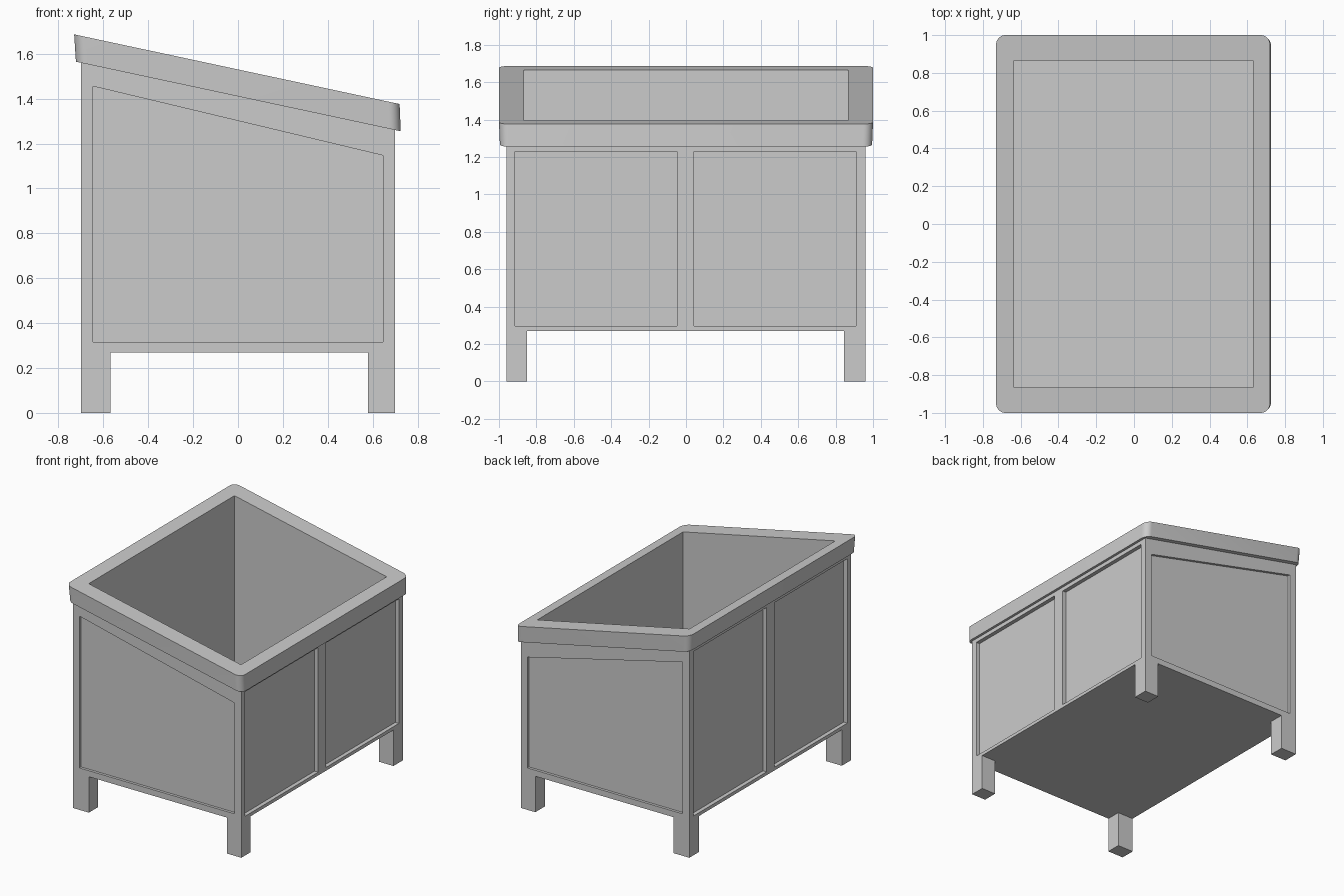
import bpy, bmesh, math

if "Cube" in bpy.data.objects:
    bpy.data.objects.remove(bpy.data.objects["Cube"])

SLOPE = -0.214


def solid(name, lower, upper):
    """Closed solid between two matching 3D loops."""
    bm = bmesh.new()
    a = [bm.verts.new(p) for p in lower]
    b = [bm.verts.new(p) for p in upper]
    n = len(a)
    bm.faces.new(a[::-1])
    bm.faces.new(b)
    for i in range(n):
        j = (i + 1) % n
        bm.faces.new((a[i], a[j], b[j], b[i]))
    bmesh.ops.recalc_face_normals(bm, faces=bm.faces)
    mesh = bpy.data.meshes.new(name)
    bm.to_mesh(mesh)
    bm.free()
    obj = bpy.data.objects.new(name, mesh)
    bpy.context.collection.objects.link(obj)
    return obj


def box(x0, x1, y0, y1, z0, z1):
    base = [(x0, y0), (x1, y0), (x1, y1), (x0, y1)]
    return solid("cutter", [(x, y, z0) for x, y in base], [(x, y, z1) for x, y in base])


def side_prism(name, profile, y0, y1):
    return solid(name, [(x, y0, z) for x, z in profile], [(x, y1, z) for x, z in profile])


def cut(target, cutter):
    mod = target.modifiers.new("cut", 'BOOLEAN')
    mod.operation = 'DIFFERENCE'
    mod.solver = 'EXACT'
    mod.object = cutter
    bpy.context.view_layer.objects.active = target
    bpy.ops.object.modifier_apply(modifier=mod.name)
    bpy.data.objects.remove(cutter, do_unlink=True)


def cavity():
    return box(-0.635, 0.63, -0.865, 0.865, 0.30, 2.0)


def rounded_loop(x0, x1, hy, r, z_mid):
    pts = []
    corners = [(x1 - r, hy - r, 0), (x0 + r, hy - r, 90),
               (x0 + r, r - hy, 180), (x1 - r, r - hy, 270)]
    for cx, cy, start in corners:
        for k in range(9):
            t = math.radians(start + k * 90 / 8)
            x, y = cx + r * math.cos(t), cy + r * math.sin(t)
            pts.append((x, y, z_mid + SLOPE * x))
    return pts


# Body with sloped top; legs are left after clearing the underside
body = side_prism("planter_body", [(-0.70, 0), (0.70, 0), (0.70, 1.41 + SLOPE * 0.70),
                                   (-0.70, 1.41 - SLOPE * 0.70)], -0.96, 0.96)
cut(body, box(-0.567, 0.58, -1.2, 1.2, -0.2, 0.27))
cut(body, box(-1.0, 1.0, -0.85, 0.845, -0.2, 0.27))
cut(body, cavity())

# Recessed panels: one on front and back, two on each end
panel = [(-0.645, 0.315), (0.645, 0.315), (0.645, 1.147), (-0.645, 1.455)]
for y0, y1 in ((-1.1, -0.94), (0.94, 1.1)):
    cut(body, side_prism("cutter", panel, y0, y1))
for y0, y1 in ((-0.915, -0.048), (0.043, 0.91)):
    cut(body, box(0.67, 0.9, y0, y1, 0.295, 1.23))
    cut(body, box(-0.9, -0.67, y0, y1, 0.295, 1.53))

# Overhanging sloped rim with rounded corners
rim = solid("rim", rounded_loop(-0.722, 0.725, 0.995, 0.05, 1.41),
            rounded_loop(-0.73, 0.72, 1.0, 0.05, 1.53))
cut(rim, cavity())

# Shading
for obj in (body, rim):
    bpy.ops.object.select_all(action='DESELECT')
    obj.select_set(True)
    bpy.context.view_layer.objects.active = obj
    bpy.ops.object.shade_smooth_by_angle(angle=math.radians(30))
